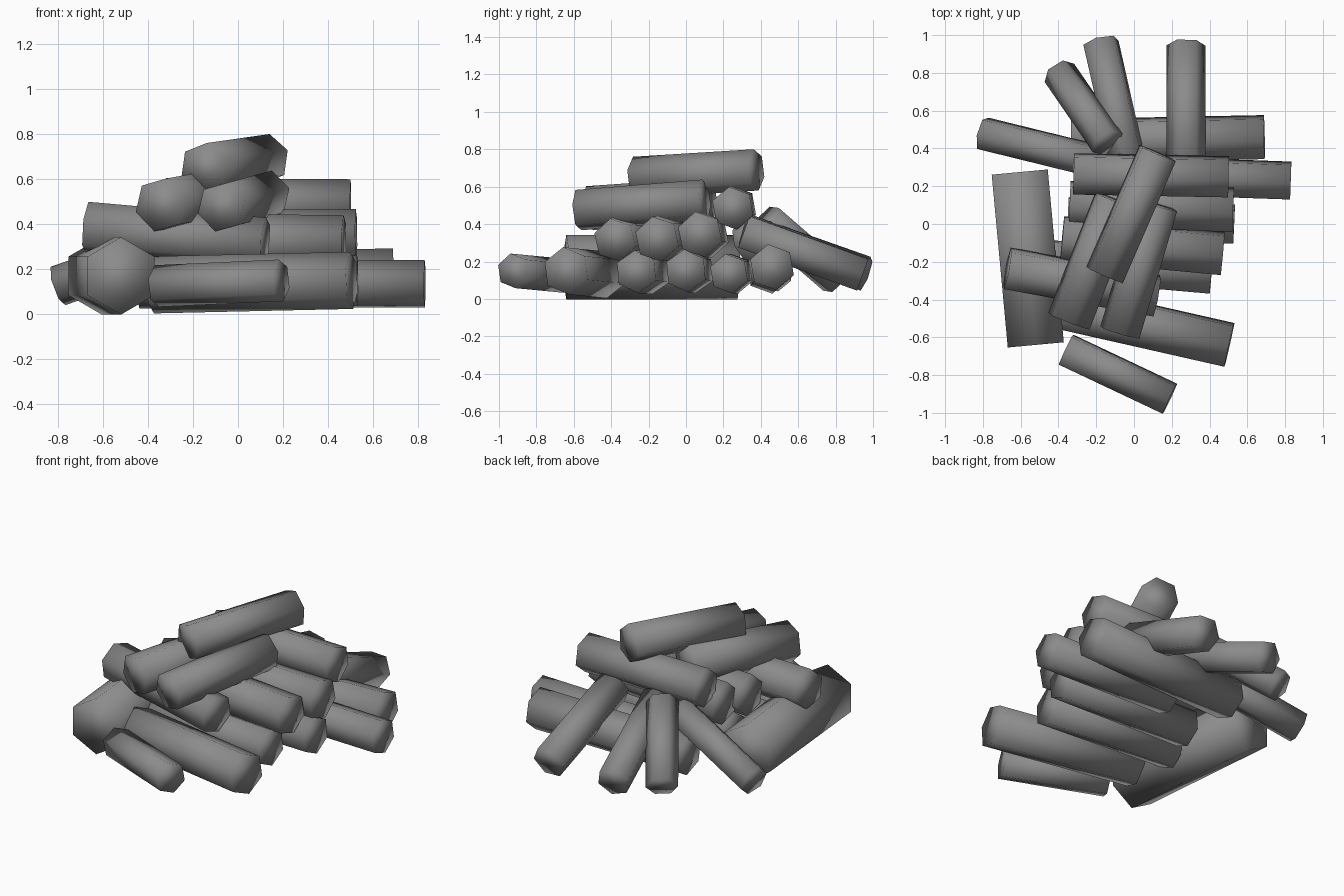
import bpy, bmesh, math
from mathutils import Vector

SIDES = 6
grey = bpy.data.materials.new("dark_grey")
grey.diffuse_color = (0.26, 0.26, 0.26, 1)


def log(name, a, b, r, roll=0):
    """Six-sided log from point a to point b; roll 0 puts a corner on top."""
    a, b = Vector(a), Vector(b)
    d = (b - a).normalized()
    side = d.cross(Vector((0, 0, 1))).normalized()
    up = side.cross(d)
    bm = bmesh.new()
    rings = []
    for p in (a, b):
        ring = []
        for i in range(SIDES):
            t = math.radians(roll) + i * math.tau / SIDES
            ring.append(bm.verts.new(p + r * (math.cos(t) * up + math.sin(t) * side)))
        rings.append(ring)
    for i in range(SIDES):
        j = (i + 1) % SIDES
        bm.faces.new((rings[0][i], rings[0][j], rings[1][j], rings[1][i]))
    bm.faces.new(rings[0])
    bm.faces.new(rings[1])
    bmesh.ops.recalc_face_normals(bm, faces=bm.faces)
    for f in bm.faces:
        f.smooth = True
    mesh = bpy.data.meshes.new(name)
    bm.to_mesh(mesh)
    bm.free()
    mesh.materials.append(grey)
    bpy.context.collection.objects.link(bpy.data.objects.new(name, mesh))


# Thick log on the left and small log at the front
log("thick_side_log", (-0.52, -0.64, 0.17), (-0.605, 0.275, 0.17), 0.172, 0)
log("front_small_log", (-0.36, -0.665, 0.125), (0.19, -0.925, 0.15), 0.094, 10)

# Bottom row, lying along x
bottom = [
    ((-0.38, -0.44, 0.13), (0.505, -0.64, 0.15), 0.128, 8),
    ((-0.44, -0.19, 0.14), (0.41, -0.265, 0.145), 0.115, 5),
    ((-0.35, 0.04, 0.145), (0.53, 0.0, 0.15), 0.115, 5),
    ((-0.03, 0.26, 0.135), (0.83, 0.23, 0.135), 0.107, 10),
    ((-0.33, 0.44, 0.15), (0.69, 0.46, 0.17), 0.124, 10),
]
# Second row, in the gaps of the bottom row
second = [
    ((-0.67, -0.235, 0.385), (0.12, -0.38, 0.315), 0.117, 12),
    ((-0.38, -0.075, 0.33), (0.47, -0.155, 0.32), 0.122, 12),
    ((-0.34, 0.11, 0.34), (0.525, 0.075, 0.345), 0.124, 12),
]
# Upper logs: one along x, two across, one on top
upper = [
    ((-0.32, 0.265, 0.49), (0.5, 0.25, 0.485), 0.116, 10),
    ((-0.345, -0.515, 0.485), (-0.095, 0.125, 0.53), 0.122, 15),
    ((-0.075, -0.575, 0.475), (0.125, 0.1, 0.53), 0.112, 15),
    ((-0.155, -0.27, 0.65), (0.125, 0.375, 0.69), 0.112, 10),
]
# Logs leaning against the back
leaning = [
    ((0.275, 0.945, 0.13), (0.275, 0.31, 0.36), 0.103, 28),
    ((-0.175, 0.96, 0.135), (-0.03, 0.32, 0.36), 0.098, 12),
    ((-0.395, 0.80, 0.105), (-0.14, 0.43, 0.425), 0.092, 25),
    ((-0.8, 0.48, 0.125), (-0.19, 0.33, 0.34), 0.092, 12),
]
for label, rows in (("bottom", bottom), ("second", second), ("upper", upper), ("leaning", leaning)):
    for n, args in enumerate(rows, 1):
        log(f"{label}_log_{n}", *args)
